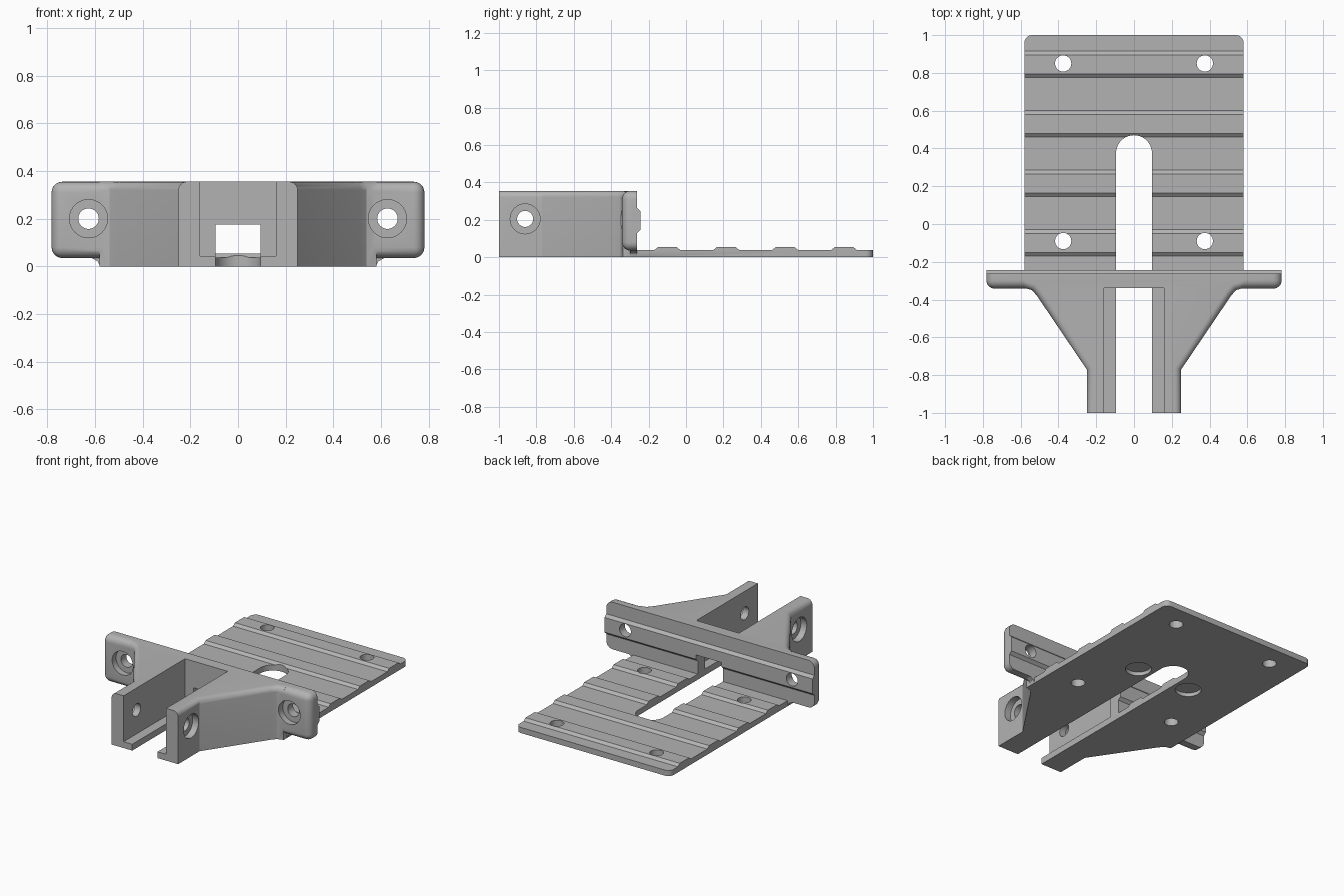
import bpy, bmesh, math
from mathutils import Vector

cube = bpy.data.objects.get("Cube")
if cube:
    bpy.data.objects.remove(cube, do_unlink=True)

grey = bpy.data.materials.new("plain grey")
grey.use_nodes = True
colour = (0.45, 0.45, 0.45, 1)
grey.diffuse_color = colour
grey.node_tree.nodes["Principled BSDF"].inputs["Base Color"].default_value = colour


def finish(name, bm):
    bmesh.ops.recalc_face_normals(bm, faces=bm.faces)
    mesh = bpy.data.meshes.new(name)
    bm.to_mesh(mesh)
    bm.free()
    mesh.materials.append(grey)
    obj = bpy.data.objects.new(name, mesh)
    bpy.context.collection.objects.link(obj)
    return obj


def prism(name, points, axis, low, high, picker=None, radius=0.04):
    """Extrude a profile along an axis, rounding the edges the picker accepts."""
    place = {"x": lambda a, b, d: (d, a, b),
             "y": lambda a, b, d: (a, d, b),
             "z": lambda a, b, d: (a, b, d)}[axis]
    bm = bmesh.new()
    face = bm.faces.new([bm.verts.new(place(a, b, low)) for a, b in points])
    new = bmesh.ops.extrude_face_region(bm, geom=[face])["geom"]
    step = Vector(place(0, 0, high - low))
    bmesh.ops.translate(bm, vec=step, verts=[v for v in new if isinstance(v, bmesh.types.BMVert)])
    bmesh.ops.recalc_face_normals(bm, faces=bm.faces)
    if picker:
        edges = [e for e in bm.edges if picker(e.verts[0].co, e.verts[1].co)]
        bmesh.ops.bevel(bm, geom=edges, offset=radius, segments=6, profile=0.5, affect="EDGES")
    return finish(name, bm)


def box(name, x, y, z, picker=None, radius=0.04):
    outline = [(x[0], y[0]), (x[1], y[0]), (x[1], y[1]), (x[0], y[1])]
    return prism(name, outline, "z", *z, picker, radius)


def cylinder(name, centre, radius, depth, axis):
    bm = bmesh.new()
    bmesh.ops.create_cone(bm, cap_ends=True, segments=40, radius1=radius, radius2=radius, depth=depth)
    obj = finish(name, bm)
    obj.location = centre
    obj.rotation_euler = {"x": (0, math.pi / 2, 0), "y": (math.pi / 2, 0, 0), "z": (0, 0, 0)}[axis]
    return obj


def combine(base, other, operation):
    other.hide_render = True
    mod = base.modifiers.new(operation.lower(), "BOOLEAN")
    mod.operation, mod.solver, mod.object = operation, "EXACT", other
    bpy.context.view_layer.objects.active = base
    bpy.ops.object.modifier_apply(modifier=mod.name)
    bpy.data.objects.remove(other, do_unlink=True)


# Ribbed base plate
TOP, RIB = 0.038, 0.054
profile = [(-0.3, 0), (-0.3, TOP)]
for i in range(4):
    y = -0.17 + 0.315 * i
    profile += [(y, TOP), (y + 0.02, RIB), (y + 0.12, RIB), (y + 0.14, TOP)]
profile += [(1, TOP), (1, 0)]
bracket = prism("mounting_bracket", profile, "x", -0.58, 0.58,
                lambda a, b: a.y > 0.99 and b.y > 0.99 and abs(a.x - b.x) < 0.01)

# Tapered channel body
half = [(0.25, -1), (0.25, -0.77), (0.515, -0.378), (0.54, -0.35), (0.58, -0.338), (0.58, -0.265)]
outline = half + [(-x, y) for x, y in reversed(half)]
body = prism("channel_body", outline, "z", 0, 0.355,
             lambda a, b: min(a.z, b.z) > 0.3 and a.x * b.x > 0 and max(a.y, b.y) < -0.3, 0.035)

# Cross flange with rounded front edges, rear rib and small lower fillets
flange = box("cross_flange", (-0.782, 0.782), (-0.342, -0.262), (0.035, 0.355),
             lambda a, b: max(a.y, b.y) < -0.3 or abs(a.y - b.y) > 0.01, 0.045)
rear_rib = prism("rear_rib", [(-0.29, 0.128), (-0.262, 0.128), (-0.243, 0.146), (-0.243, 0.246),
                              (-0.262, 0.264), (-0.29, 0.264)], "x", -0.782, 0.782)
parts = [body, flange, rear_rib]
for side in (-1, 1):
    corner = [(0.56, 0), (0.578, 0), (0.588, 0.02), (0.615, 0.036), (0.56, 0.05)]
    parts.append(prism("lower_fillet", [(side * x, z) for x, z in corner], "y", -0.3, -0.262))
for part in parts:
    combine(bracket, part, "UNION")

# Channel and long round-ended slot
cutters = [box("channel_cut", (-0.16, 0.16), (-1.1, -0.34), (0.043, 0.5)),
           box("slot_cut", (-0.095, 0.095), (-1.2, 0.375), (-0.1, 0.175)),
           cylinder("slot_end_cut", (0, 0.375, 0), 0.095, 0.3, "z")]

# Screw holes, counterbores and underside pockets
for side in (-1, 1):
    cutters += [cylinder("plate_hole", (side * 0.375, y, 0), 0.043, 0.3, "z") for y in (-0.09, 0.85)]
    cutters += [cylinder("flange_hole", (side * 0.627, -0.3, 0.2), 0.043, 0.4, "y"),
                cylinder("flange_bore", (side * 0.627, -0.4, 0.2), 0.08, 0.2, "y"),
                cylinder("arm_hole", (side * 0.2, -0.86, 0.205), 0.043, 0.2, "x"),
                cylinder("arm_bore", (side * 0.305, -0.86, 0.205), 0.08, 0.2, "x"),
                cylinder("underside_pocket", (side * 0.2, 0.28, 0), 0.08, 0.05, "z")]
bpy.context.view_layer.update()
for cutter in cutters:
    combine(bracket, cutter, "DIFFERENCE")

# Smooth rounds, sharp edges
bpy.ops.object.select_all(action="DESELECT")
bracket.select_set(True)
bpy.context.view_layer.objects.active = bracket
bpy.ops.object.shade_smooth_by_angle(angle=math.radians(30))
